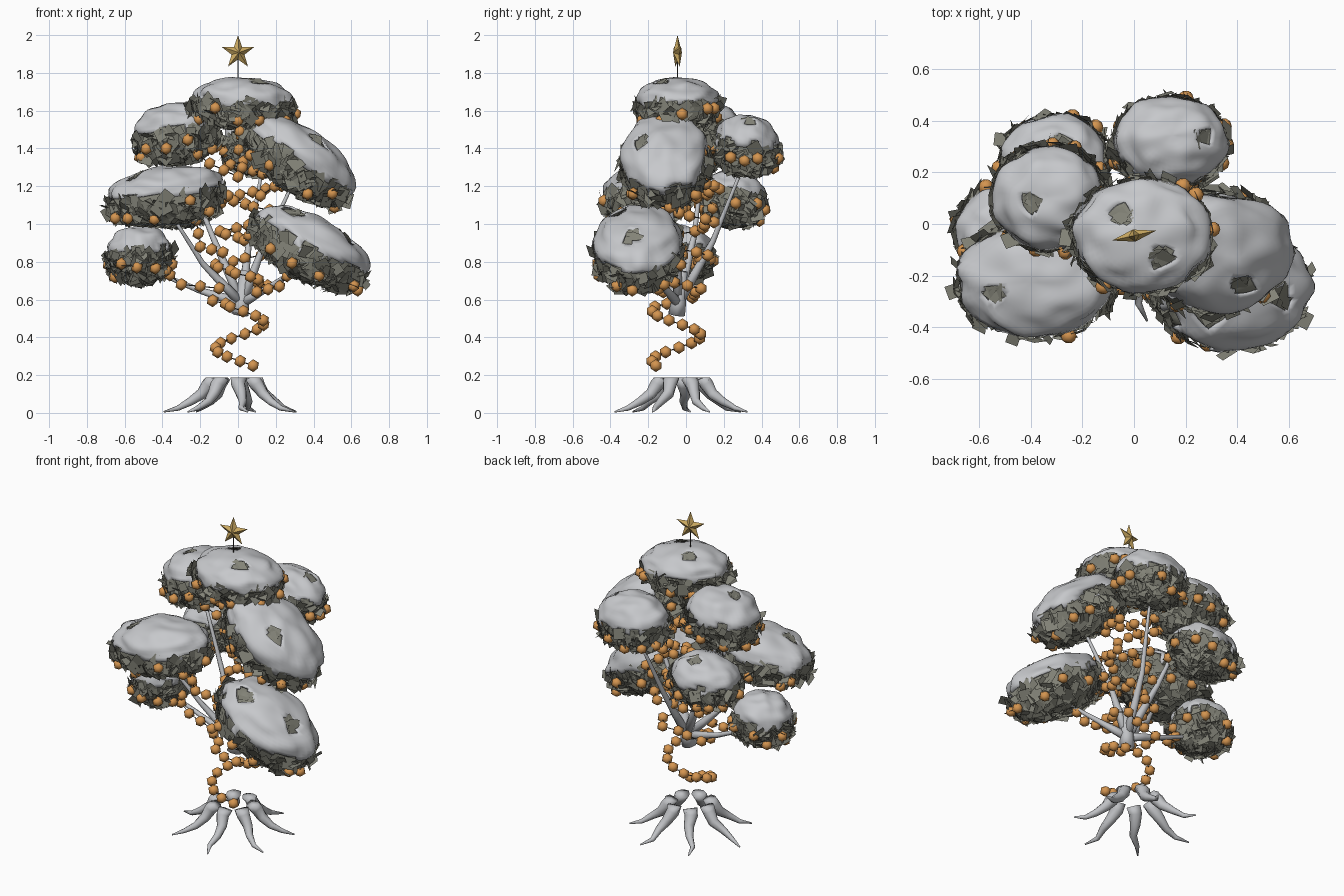
import bpy, bmesh, math, random
from math import sin, cos, pi
from mathutils import Vector, Matrix, noise

random.seed(4)
if "Cube" in bpy.data.objects:
    bpy.data.objects.remove(bpy.data.objects["Cube"], do_unlink=True)


def material(name, rgb):
    m = bpy.data.materials.new(name)
    m.use_nodes = True
    m.diffuse_color = (*rgb, 1)
    m.node_tree.nodes["Principled BSDF"].inputs["Base Color"].default_value = (*rgb, 1)
    return m


SNOW = material("snow", (0.57, 0.58, 0.6))
BARK = material("pale_bark", (0.53, 0.54, 0.56))
LEAF = material("grey_green_leaf", (0.225, 0.225, 0.185))
ORANGE = material("orange_bauble", (0.66, 0.3, 0.08))
GOLD = material("gold_star", (0.6, 0.4, 0.12))
WIRE = material("dark_wire", (0.08, 0.07, 0.06))


def finish(bm, name, mat, smooth=False):
    me = bpy.data.meshes.new(name)
    bm.to_mesh(me)
    bm.free()
    me.materials.append(mat)
    for p in me.polygons:
        p.use_smooth = smooth
    ob = bpy.data.objects.new(name, me)
    bpy.context.collection.objects.link(ob)
    return ob


def tube(bm, pts, radii, sides=8):
    """Sweep a ring of varying radius along a list of points."""
    rings = []
    for i, p in enumerate(pts):
        d = pts[min(i + 1, len(pts) - 1)] - pts[max(i - 1, 0)]
        q = d.to_track_quat('Z', 'Y')
        rings.append([bm.verts.new(p + q @ Vector((cos(a), sin(a), 0)) * radii[i])
                      for a in (2 * pi * k / sides for k in range(sides))])
    for a, b in zip(rings, rings[1:]):
        for k in range(sides):
            n = (k + 1) % sides
            bm.faces.new((a[k], a[n], b[n], b[k]))
    bm.faces.new(rings[0][::-1])
    bm.faces.new(rings[-1])


def on_sphere(a, z):
    r = math.sqrt(1 - z * z)
    return Vector((r * cos(a), r * sin(a), z))


def puffy(u, size):
    """Turn a unit direction into a point on a full, flattened ellipsoid."""
    z = math.copysign(abs(u.z) ** 0.8, u.z)
    return Vector((u.x * size.x, u.y * size.y, z * size.z))


def sphere(size, grow, seed, amount):
    bm = bmesh.new()
    bmesh.ops.create_uvsphere(bm, u_segments=48, v_segments=32, radius=1)
    unit = {}
    for v in bm.verts:
        u = v.co.normalized()
        unit[v] = u
        bump = noise.noise(u * 2.6 + Vector((seed * 7, 0, 0)))
        v.co = puffy(u, size) * (grow + amount * bump)
    return bm, unit


def leaf_card(bm, u, size, lift, spread):
    """One square leaf card, lying loosely on the pad in direction u."""
    jitter = Vector([random.gauss(0, spread) for _ in range(3)])
    q = (u + jitter).to_track_quat('Z', 'Y')
    s = random.uniform(0.022, 0.038)
    spin = Matrix.Rotation(random.uniform(0, pi), 3, 'Z')
    at = puffy(u, size) * lift
    bm.faces.new([bm.verts.new(at + q @ (spin @ Vector((x * s, y * s, 0))))
                  for x, y in ((-1, -1), (1, -1), (1, 1), (-1, 1))])


# Canopy pads: centre, half sizes, tilt about x and y, spots where the snow is open
PADS = {
    "top": ((0.03, -0.045, 1.64), (0.265, 0.215, 0.13), (0, 0.03), ((-0.3, 0.4), (0.3, -0.4))),
    "upper_right": ((-0.33, 0.1, 1.48), (0.22, 0.2, 0.16), (0, -0.15), ((-0.2, -0.1),)),
    "upper_left": ((0.32, -0.11, 1.345), (0.325, 0.23, 0.165), (0.1, 0.6), ((0.1, -0.5),)),
    "middle_right": ((-0.38, -0.22, 1.15), (0.305, 0.215, 0.15), (0.05, -0.13), ((-0.5, -0.2),)),
    "lower_right": ((-0.52, -0.03, 0.84), (0.165, 0.17, 0.15), (0, -0.1), ()),
    "lower_left": ((0.38, -0.255, 0.875), (0.325, 0.23, 0.165), (0.1, 0.5), ((0.45, -0.1), (-0.5, -0.4))),
    "upper_back": ((0.14, 0.32, 1.415), (0.215, 0.17, 0.155), (-0.15, 0.05), ((0.6, 0),)),
    "middle_back": ((-0.31, 0.25, 1.135), (0.205, 0.17, 0.145), (-0.1, -0.1), ((0.2, 0.3),)),
}

baubles = []
for n, (name, (centre, size, tilt, holes)) in enumerate(PADS.items()):
    size = Vector(size)
    mtx = (Matrix.Translation(centre) @ Matrix.Rotation(tilt[1], 4, 'Y')
           @ Matrix.Rotation(tilt[0], 4, 'X'))
    spots = [Vector((x, y, math.sqrt(1 - x * x - y * y))) for x, y in holes]

    # Leafy core
    bm, _ = sphere(size, 0.92, n, 0.1)
    finish(bm, name + "_leaf_core", LEAF, True).matrix_world = mtx

    # Leaf cards on the underside, a ragged rim, and scraps in the snow openings
    bm = bmesh.new()
    for i in range(330):
        u = on_sphere(random.uniform(0, 2 * pi), random.uniform(-1, 0.05))
        leaf_card(bm, u, size, random.uniform(0.96, 1.05), 0.25)
    for i in range(60):
        u = on_sphere(random.uniform(0, 2 * pi), random.uniform(-0.6, 0.05))
        leaf_card(bm, u, size, random.uniform(1.02, 1.1), 0.6)
    for s in spots:
        for i in range(6):
            u = s + Vector([random.uniform(-0.1, 0.1) for _ in range(3)])
            leaf_card(bm, u.normalized(), size, 0.96, 0.12)
    finish(bm, name + "_leaf_cards", LEAF).matrix_world = mtx

    # Snow cap with a wavy lower edge and a few ragged bare patches
    bm, unit = sphere(size, 1.015, n, 0.1)
    drop = []
    for v, u in unit.items():
        wave = noise.noise(u * 4 + Vector((0, n * 5, 0)))
        ragged = noise.noise(u * 13 + Vector((n, 0, 0)))
        bare = any((u - s).length < 0.14 + 0.08 * ragged for s in spots)
        if u.z < -0.04 + 0.35 * wave + 0.12 * ragged or bare:
            drop.append(v)
    bmesh.ops.delete(bm, geom=drop, context='VERTS')
    cap = finish(bm, name + "_snow_cap", SNOW, True)
    cap.matrix_world = mtx
    thick = cap.modifiers.new("thickness", 'SOLIDIFY')
    thick.thickness = 0.012

    # Baubles hung round the pad below the snow
    for k in range(11):
        u = on_sphere(2 * pi * (k + random.uniform(-0.4, 0.4)) / 11, random.uniform(-0.6, -0.1))
        baubles.append(mtx @ (puffy(u, size) * 1.09))

# Bead garland winding up among the branches
path, a, z, i = [], -1.0, 0.25, 0
while z < 1.4:
    r = 0.13 + (0.04 * sin(i * 1.7) if z > 0.55 else 0)
    drift = max(0, z - 0.65)
    path.append(Vector((0.01 + 0.18 * drift + r * cos(a), -0.05 + 0.16 * drift + r * sin(a), z)))
    a -= 0.56
    z += 0.024 if z < 0.55 else 0.016
    i += 1


def strand(points, steps):
    out = []
    for p, q in zip(points, points[1:]):
        out += [Vector(p).lerp(Vector(q), k / steps) for k in range(steps)]
    return out + [Vector(points[-1])]


strands = [
    path,
    strand([(-0.1, -0.12, 0.66), (-0.3, -0.06, 0.68), (-0.42, -0.05, 0.78)], 2),
    strand([(0.1, -0.12, 0.64), (0.22, -0.18, 0.67), (0.3, -0.22, 0.78)], 2),
    strand([(-0.08, -0.1, 0.85), (-0.2, -0.14, 0.88), (-0.22, -0.18, 1.02)], 2),
    strand([(0.12, 0, 1.15), (0.27, -0.04, 1.25), (0.22, -0.12, 1.36)], 2),
    strand([(0.0, -0.05, 1.25), (-0.15, 0.0, 1.32), (-0.28, -0.05, 1.42)], 2),
]
bm = bmesh.new()
for s in strands:
    tube(bm, s, [0.003] * len(s), 4)
    baubles += s
finish(bm, "garland_wire", WIRE)

bm = bmesh.new()
for p in baubles:
    bmesh.ops.create_icosphere(bm, subdivisions=1, radius=0.034,
                               matrix=Matrix.Translation(p))
finish(bm, "baubles", ORANGE, True)

# Trunk stub and the branches that carry the main pads
fork = Vector((0.02, -0.04, 0.58))
bm = bmesh.new()
tube(bm, [Vector((0.01, -0.05, 0.52)), fork, Vector((0.04, -0.02, 0.75))], [0.045, 0.04, 0.028])
for name in ("upper_right", "upper_left", "middle_right", "lower_right", "lower_left", "upper_back"):
    centre, size = PADS[name][:2]
    c = Vector(centre)
    c.z -= size[2] * 0.4
    knee = fork.lerp(c, 0.45) + Vector((random.uniform(-0.03, 0.03), 0.02, -0.02))
    tube(bm, [fork, fork.lerp(knee, 0.5), knee, knee.lerp(c, 0.5), c],
         [0.028, 0.023, 0.016, 0.011, 0.008])
finish(bm, "branches", BARK, True)

# Seven wavering roots, splayed and cut flat at the top
bm = bmesh.new()
for k in range(7):
    a = math.radians(125) + 2 * pi * k / 7
    reach = random.uniform(1.0, 1.1)
    profile = [(0.11, 0.19), (0.13, 0.15), (0.165, 0.1), (0.22, 0.06), (0.28, 0.025), (0.35, 0.006)]
    pts = []
    for i, (r, z) in enumerate(profile):
        turn = a + 0.05 * sin(i * 2 + k)
        pts.append(Vector((-0.015 + r * reach * cos(turn), -0.02 + r * reach * sin(turn), z)))
    tube(bm, pts, [0.044, 0.038, 0.03, 0.022, 0.014, 0.004])
for v in bm.verts:
    v.co.z = min(0.187, max(0, v.co.z))
finish(bm, "roots", BARK, True)

# Faceted five-pointed star on a pin
bm = bmesh.new()
rim = []
for k in range(10):
    r = 0.092 if k % 2 == 0 else 0.037
    t = pi / 2 + k * pi / 5
    rim.append(bm.verts.new((r * cos(t), 0, r * sin(t))))
for side in (-1, 1):
    tip = bm.verts.new((0, side * 0.024, 0))
    for k in range(10):
        bm.faces.new((rim[k], rim[(k + 1) % 10], tip))
bmesh.ops.recalc_face_normals(bm, faces=bm.faces)
star = finish(bm, "star", GOLD)
star.matrix_world = Matrix.Translation((0, -0.045, 1.908)) @ Matrix.Rotation(0.22, 4, 'Z')

bm = bmesh.new()
tube(bm, [Vector((0, -0.045, 1.74)), Vector((0, -0.045, 1.88))], [0.003, 0.003], 6)
finish(bm, "star_pin", WIRE)
